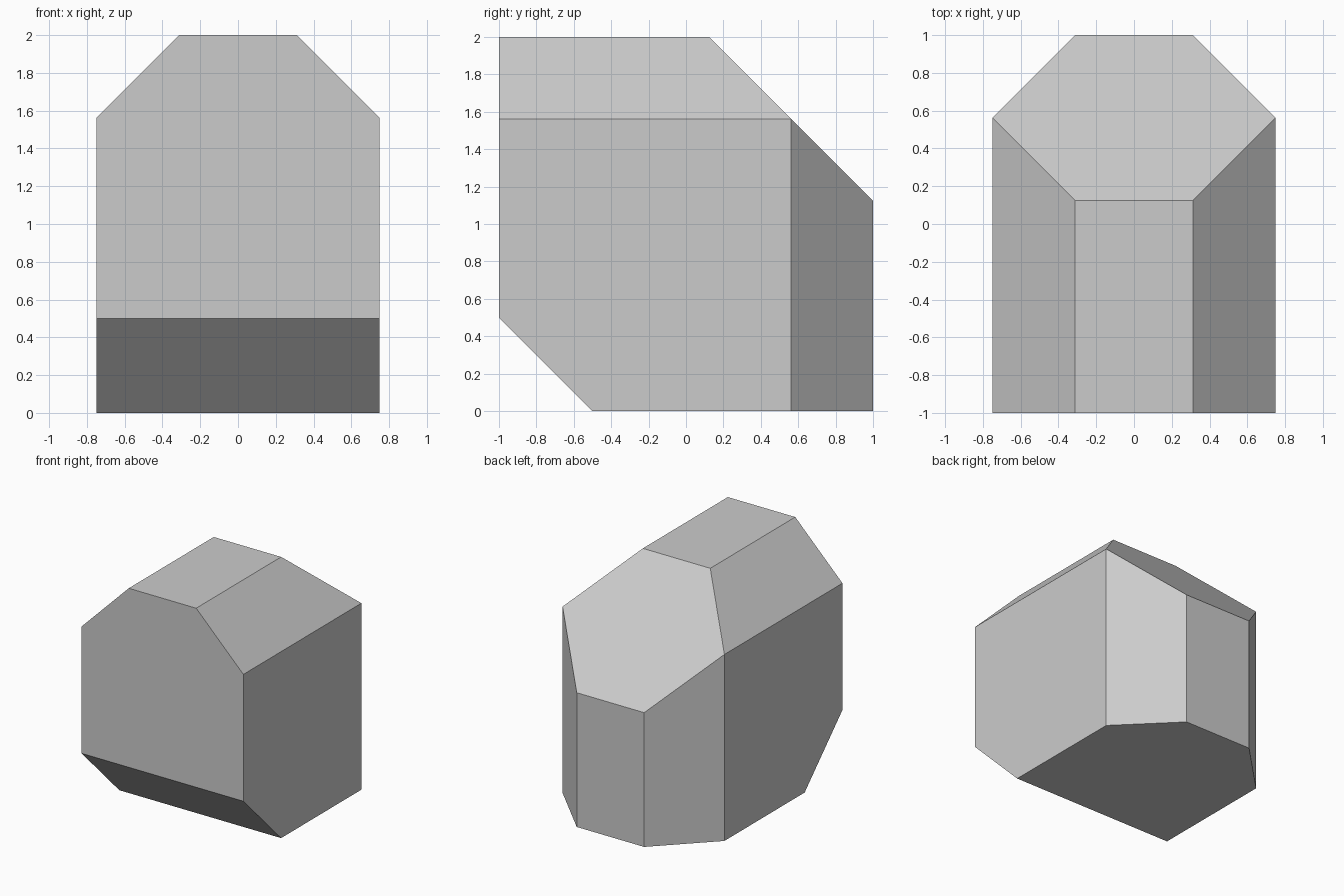
import bpy, bmesh
from mathutils import Vector

if "Cube" in bpy.data.objects:
    bpy.data.objects.remove(bpy.data.objects["Cube"])

HALF = 0.75      # half width
CUT = 0.4375     # corner chamfer size

bm = bmesh.new()

# Side profile (y, z) extruded across the width
profile = [(-1, 0.5), (-0.5, 0), (1, 0), (1, 2 - 2 * CUT), (1 - 2 * CUT, 2), (-1, 2)]
side = bm.faces.new([bm.verts.new((-HALF, y, z)) for y, z in profile])
ext = bmesh.ops.extrude_face_region(bm, geom=[side])
bmesh.ops.translate(bm, vec=(2 * HALF, 0, 0),
                    verts=[g for g in ext["geom"] if isinstance(g, bmesh.types.BMVert)])


def slice_off(point, normal):
    """Cut away everything beyond the plane and cap the opening."""
    geom = bm.verts[:] + bm.edges[:] + bm.faces[:]
    cut = bmesh.ops.bisect_plane(bm, geom=geom, dist=1e-5, plane_co=Vector(point),
                                 plane_no=Vector(normal), clear_outer=True)
    edges = [g for g in cut["geom_cut"] if isinstance(g, bmesh.types.BMEdge)]
    bmesh.ops.contextual_create(bm, geom=edges)


# Chamfer the top edges and the upright back corners on both sides
for s in (-1, 1):
    slice_off((s * HALF, 0, 2 - CUT), (s, 0, 1))
    slice_off((s * HALF, 1 - CUT, 0), (s, 1, 0))

bmesh.ops.remove_doubles(bm, verts=bm.verts[:], dist=1e-4)
bmesh.ops.recalc_face_normals(bm, faces=bm.faces[:])

mesh = bpy.data.meshes.new("chamfered_block")
bm.to_mesh(mesh)
bm.free()
block = bpy.data.objects.new("chamfered_block", mesh)
bpy.context.collection.objects.link(block)
